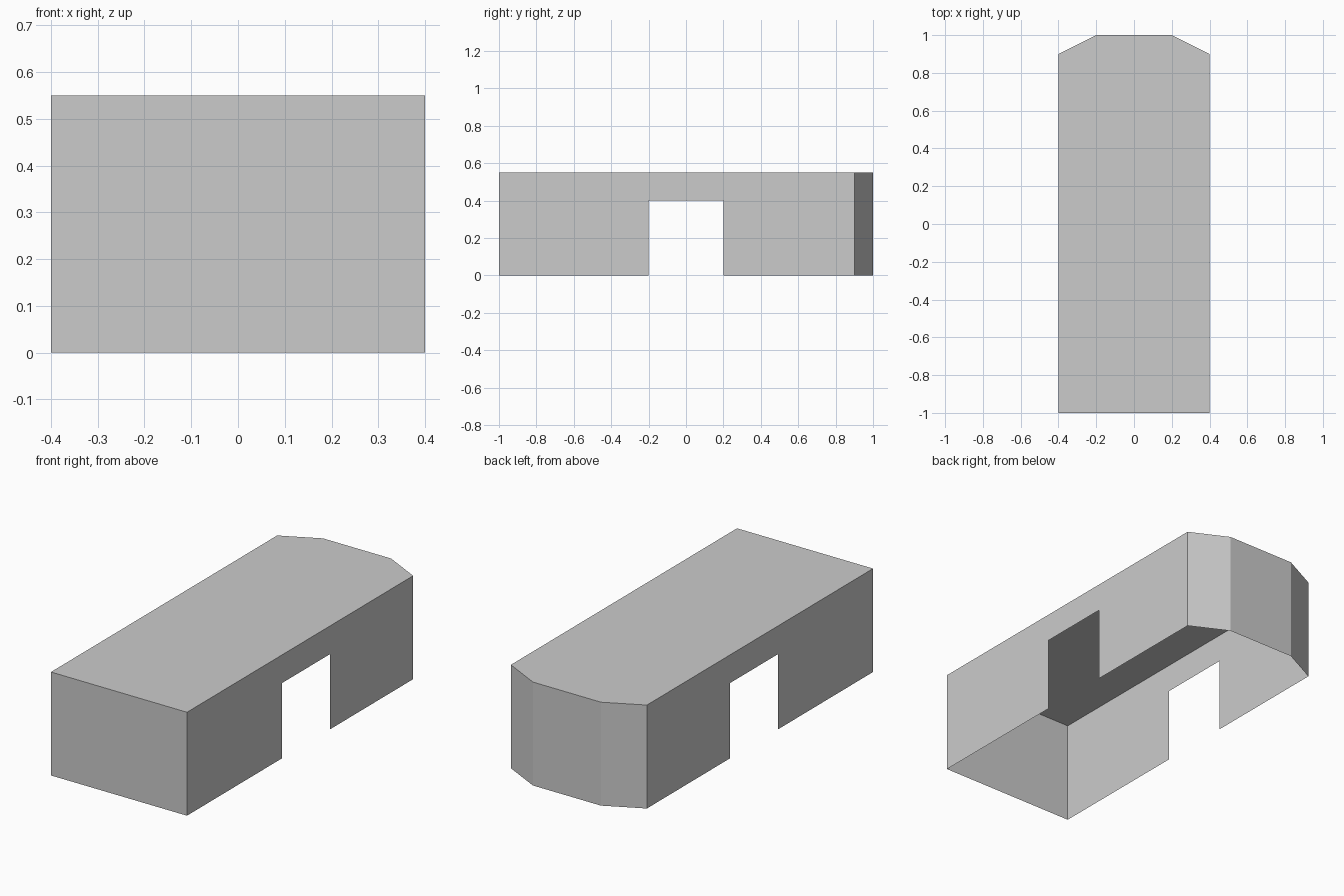
import bpy
import bmesh

default = bpy.data.objects.get("Cube")
if default:
    bpy.data.objects.remove(default, do_unlink=True)

HEIGHT = 0.55
NOTCH_HALF, NOTCH_TOP = 0.2, 0.4

# Single colour
grey = bpy.data.materials.new("light grey")
grey.use_nodes = True
colour = (0.6, 0.6, 0.6, 1)
grey.diffuse_color = colour
grey.node_tree.nodes["Principled BSDF"].inputs["Base Color"].default_value = colour

# Plan outline, anticlockwise, with chamfered back corners
outline = [(-0.4, -1), (0.4, -1), (0.4, 0.9), (0.2, 1), (-0.2, 1), (-0.4, 0.9)]

bm = bmesh.new()


def add_face(points):
    bm.faces.new([bm.verts.new(p) for p in points])


# Flat roof
add_face([(x, y, HEIGHT) for x, y in outline])

# Thin walls down to the open underside, with a doorway in both long sides
for (ax, ay), (bx, by) in zip(outline, outline[1:] + outline[:1]):
    points = [(ax, ay, 0)]
    if ax == bx:
        n = NOTCH_HALF if by > ay else -NOTCH_HALF
        points += [(ax, -n, 0), (ax, -n, NOTCH_TOP), (ax, n, NOTCH_TOP), (ax, n, 0)]
    points += [(bx, by, 0), (bx, by, HEIGHT), (ax, ay, HEIGHT)]
    add_face(points)

bmesh.ops.remove_doubles(bm, verts=bm.verts, dist=0.0001)
mesh = bpy.data.meshes.new("tunnel_shell")
bm.to_mesh(mesh)
bm.free()
mesh.materials.append(grey)
bpy.context.collection.objects.link(bpy.data.objects.new("tunnel_shell", mesh))
